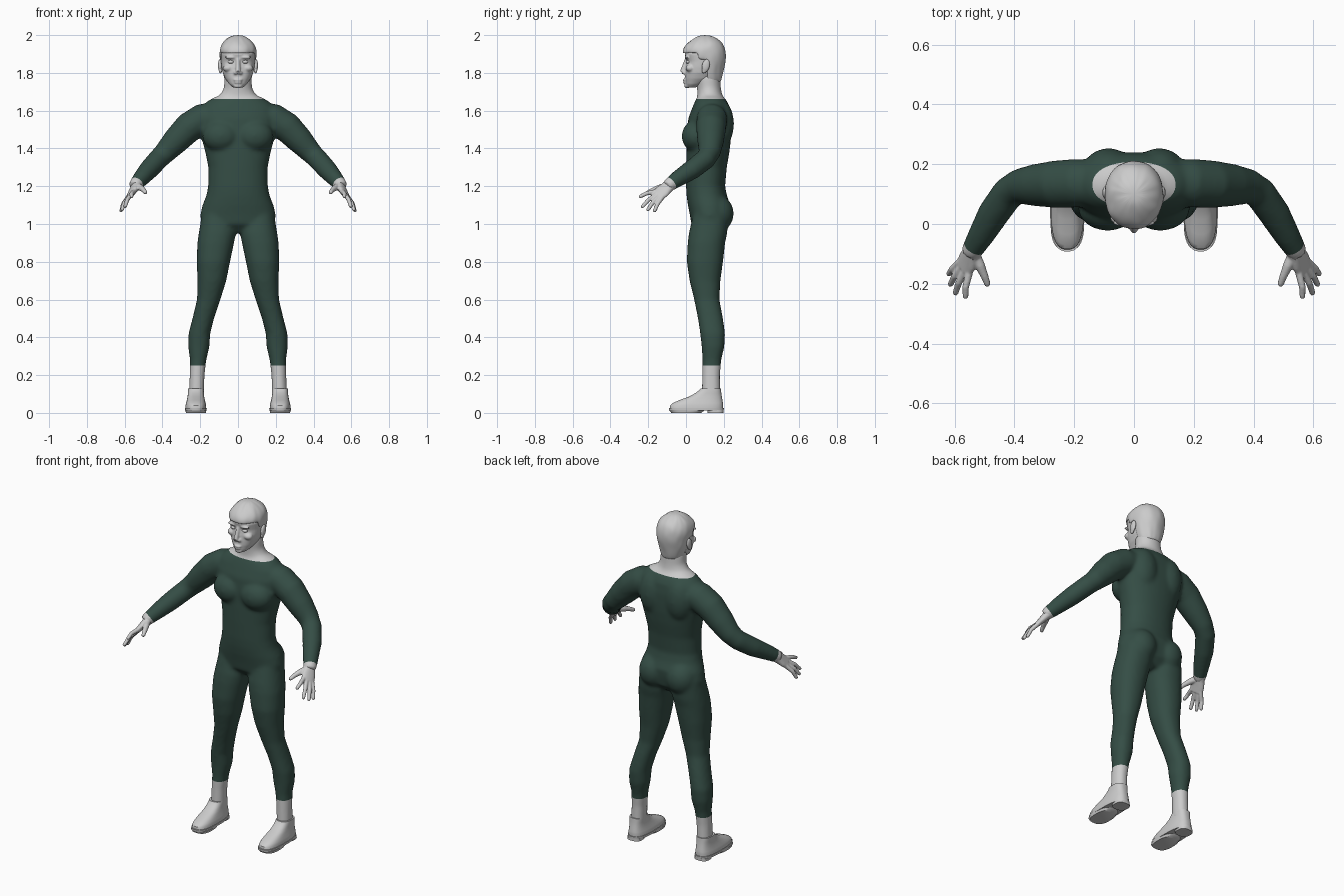
import bpy, bmesh, math, random
from mathutils import Vector, Matrix

if "Cube" in bpy.data.objects:
    bpy.data.objects.remove(bpy.data.objects["Cube"])

random.seed(4)
SIDES = (1, -1)


def loft(bm, rings, seg=32):
    """Skin a closed tube through rings of (centre, u axis, v axis, exponent)."""
    rows = []
    for c, u, v, n in rings:
        row = []
        for i in range(seg):
            a = 2 * math.pi * (i + 0.5) / seg
            ca, sa = math.cos(a), math.sin(a)
            row.append(bm.verts.new(c + u * math.copysign(abs(ca) ** (2 / n), ca)
                                    + v * math.copysign(abs(sa) ** (2 / n), sa)))
        rows.append(row)
    for a, b in zip(rows, rows[1:]):
        for i in range(seg):
            j = (i + 1) % seg
            bm.faces.new((a[i], a[j], b[j], b[i]))
    bm.faces.new(rows[0])
    bm.faces.new(rows[-1])


def stack(bm, rows, n=2.2):
    """Horizontal sections: (z, x min, x max, y front, y back)."""
    loft(bm, [(Vector(((a + b) / 2, (f + k) / 2, z)), Vector(((b - a) / 2, 0, 0)),
               Vector((0, (k - f) / 2, 0)), n) for z, a, b, f, k in rows])


def centred(rows):
    return [(z, -w, w, f, k) for z, w, f, k in rows]


def mirrored(rows, s):
    return [(z, min(s * a, s * b), max(s * a, s * b), f, k) for z, a, b, f, k in rows]


def tube(bm, pts, s=1, seg=20):
    """Round limb through (x, y, z, radius) points."""
    p = [Vector((s * x, y, z)) for x, y, z, r in pts]
    rings = []
    for i, q in enumerate(pts):
        t = p[min(i + 1, len(p) - 1)] - p[max(i - 1, 0)]
        m = t.to_track_quat('Z', 'Y').to_matrix()
        rings.append((p[i], m.col[0] * q[3], m.col[1] * q[3], 2))
    loft(bm, rings, seg)


def ball(bm, c, r):
    bmesh.ops.create_uvsphere(bm, u_segments=24, v_segments=14, radius=1,
                              matrix=Matrix.Translation(c) @ Matrix.Diagonal((*r, 1)))


def make(name, bm, voxel=0, smooth=0, sharp=None):
    bmesh.ops.recalc_face_normals(bm, faces=bm.faces[:])
    me = bpy.data.meshes.new(name)
    bm.to_mesh(me)
    bm.free()
    me.shade_smooth()
    if sharp:
        me.set_sharp_from_angle(angle=math.radians(sharp))
    ob = bpy.data.objects.new(name, me)
    bpy.context.collection.objects.link(ob)
    if voxel:
        m = ob.modifiers.new("blend", 'REMESH')
        m.mode, m.voxel_size, m.use_smooth_shade = 'VOXEL', voxel, True
        m = ob.modifiers.new("soften", 'SMOOTH')
        m.factor, m.iterations = 0.5, smooth
    return ob


# Whole body volume: torso, neck, limbs
bm = bmesh.new()
stack(bm, centred([(.955, .09, .07, .18), (1.0, .195, .028, .22), (1.05, .2, .02, .23),
                   (1.1, .188, .01, .235), (1.15, .168, .003, .217), (1.2, .158, 0, .207),
                   (1.3, .157, 0, .216), (1.38, .173, .002, .23), (1.45, .192, .005, .238),
                   (1.5, .205, .006, .24), (1.56, .21, .012, .24), (1.62, .195, .035, .232),
                   (1.655, .155, .05, .215), (1.675, .115, .065, .195)]))
stack(bm, centred([(1.6, .16, .055, .21), (1.66, .128, .058, .203), (1.69, .09, .06, .19),
                   (1.72, .075, .058, .185), (1.79, .072, .05, .18)]), 2)
leg = [(1.06, .02, .19, .04, .225), (.95, .011, .208, .015, .218), (.9, .021, .215, .009, .207),
       (.8, .042, .219, .004, .196), (.7, .062, .214, .019, .182), (.6, .093, .217, .043, .177),
       (.5, .127, .241, .063, .196), (.42, .147, .262, .075, .207), (.35, .151, .264, .083, .203),
       (.28, .168, .254, .087, .187), (.2, .177, .256, .086, .18), (.08, .18, .26, .083, .182)]
arm = [(.1, .135, 1.575, .075), (.19, .137, 1.555, .082), (.26, .133, 1.512, .08),
       (.33, .13, 1.44, .071), (.385, .125, 1.38, .059), (.42, .105, 1.345, .055),
       (.47, .035, 1.29, .053), (.51, -.035, 1.245, .045), (.54, -.085, 1.21, .037),
       (.55, -.102, 1.198, .033)]
for s in SIDES:
    stack(bm, mirrored(leg, s))
    tube(bm, arm, s)
    ball(bm, (s * .088, .055, 1.465), (.1, .078, .085))     # chest
    ball(bm, (s * .09, .16, 1.055), (.09, .093, .1))        # seat
    ball(bm, (s * .085, .18, 1.53), (.085, .074, .13))      # shoulder blade
body = make("body_helper", bm, .011, 6)

# Split the body into suit and bare skin along neckline, cuffs and hems
deps = bpy.context.evaluated_depsgraph_get()
baked = bpy.data.meshes.new_from_object(body.evaluated_get(deps))
bpy.data.objects.remove(body)
wrist, along = Vector((.533, -.078, 1.213)), Vector((.13, -.21, -.16))


def in_suit(c):
    cuff = Vector((abs(c.x), c.y, c.z)) - wrist
    return .25 < c.z < 1.662 and (abs(c.x) < .4 or cuff.dot(along) < 0)


def flip(v, s):
    return Vector((s * v.x, v.y, v.z))


green = bpy.data.materials.new("dark_green")
green.diffuse_color = (.035, .075, .06, 1)
green.use_nodes = True
green.node_tree.nodes["Principled BSDF"].inputs["Base Color"].default_value = green.diffuse_color
for name, keep in (("suit", True), ("neck_and_ankles", False)):
    bm = bmesh.new()
    bm.from_mesh(baked)
    up = Vector((0, 0, 1))
    for co, no in [(up * .25, up), (up * 1.662, up)] + [(flip(wrist, s), flip(along, s)) for s in SIDES]:
        bmesh.ops.bisect_plane(bm, geom=bm.verts[:] + bm.edges[:] + bm.faces[:],
                               plane_co=co, plane_no=no)
    drop = [f for f in bm.faces if in_suit(f.calc_center_median()) != keep]
    bmesh.ops.delete(bm, geom=drop, context='FACES')
    ob = make(name, bm)
    if keep:
        ob.data.materials.append(green)

# Head with face features
bm = bmesh.new()
stack(bm, centred([(1.722, .026, .008, .05), (1.74, .047, -.002, .09), (1.77, .068, -.006, .15),
                   (1.8, .081, -.005, .17), (1.83, .087, -.003, .185), (1.86, .09, .003, .19),
                   (1.9, .092, -.008, .193), (1.95, .078, .02, .178), (1.98, .045, .06, .14)]), 2.3)
tube(bm, [(0, .004, 1.875, .01), (0, -.008, 1.84, .011), (0, -.02, 1.805, .013), (0, -.016, 1.795, .011)])
ball(bm, (0, -.007, 1.762), (.024, .011, .006))    # lips
ball(bm, (0, -.005, 1.749), (.02, .011, .007))
ball(bm, (0, .005, 1.732), (.024, .014, .014))     # chin
for s in SIDES:
    ball(bm, (s * .013, -.008, 1.8), (.01, .012, .009))    # nostril
    ball(bm, (s * .04, .004, 1.882), (.032, .012, .008))   # brow
    ball(bm, (s * .052, .022, 1.825), (.028, .024, .02))   # cheek
make("head", bm, .005, 4)

# Eyes and ears
for s, side in zip(SIDES, ("left", "right")):
    bm = bmesh.new()
    ball(bm, (s * .037, .013, 1.858), (.017, .014, .01))
    make(side + "_eye", bm)
    bm = bmesh.new()
    tilt = Matrix.Rotation(math.radians(-12), 3, 'X')
    ball(bm, (0, 0, 0), (.011, .021, .036))
    ball(bm, (-s * .002, -.004, -.03), (.008, .012, .013))
    bmesh.ops.rotate(bm, verts=bm.verts[:], matrix=tilt)
    bmesh.ops.translate(bm, verts=bm.verts[:], vec=(s * .095, .105, 1.838))
    make(side + "_ear", bm, .004, 2)

# Short hair cap with a straight fringe
bm = bmesh.new()
stack(bm, centred([(1.75, .068, .03, .186), (1.79, .08, .01, .194), (1.83, .091, -.003, .203),
                   (1.87, .097, -.01, .21), (1.905, .1, -.019, .212), (1.935, .095, -.013, .205),
                   (1.962, .08, .012, .19), (1.985, .055, .042, .16), (2.0, .025, .075, .125)]), 2.15)
drop = []
for f in bm.faces:
    c = f.calc_center_median()
    if (c.z < 1.905 and c.y < .055) or (c.z < 1.87 and c.y < .115) or c.z < 1.755:
        drop.append(f)
bmesh.ops.delete(bm, geom=drop, context='FACES')
for v in bm.verts:
    if v.co.z < 1.99:
        v.co += Vector([random.uniform(-.0025, .0025) for _ in range(3)])
hair = make("hair", bm)
m = hair.modifiers.new("thickness", 'SOLIDIFY')
m.thickness, m.offset = .012, -1
m = hair.modifiers.new("round", 'SUBSURF')
m.levels = m.render_levels = 2

# Hands: palm, four fingers, thumb
root, knuckle = Vector((.533, -.076, 1.215)), Vector((.566, -.143, 1.157))
across = Vector((.61, .41, -.68)).normalized()
thick = (knuckle - root).cross(across).normalized()
across = thick.cross(knuckle - root).normalized()
tips = [(-.031, (.565, -.249, 1.143)), (-.01, (.6, -.236, 1.088)),
        (.011, (.617, -.206, 1.071)), (.03, (.622, -.17, 1.064))]
for s, side in zip(SIDES, ("left", "right")):
    bm = bmesh.new()
    loft(bm, [(flip(root.lerp(knuckle, t), s), flip(across, s) * w, flip(thick, s) * d, 2.3)
              for t, w, d in ((0, .033, .028), (.35, .035, .022), (.7, .041, .018), (1.1, .04, .014))], 24)
    for off, tip in tips:
        base, end = knuckle + across * off, Vector(tip)
        mid = base.lerp(end, .5) + Vector((.006, -.004, .004))
        pts = [(base.lerp(knuckle, .1), .013), (mid, .0115), (base.lerp(end, .92), .01), (end, .007)]
        tube(bm, [(*p, r) for p, r in pts], s, 12)
    tube(bm, [(.535, -.1, 1.2, .02), (.515, -.14, 1.192, .017), (.5, -.175, 1.18, .013),
              (.491, -.2, 1.168, .011), (.489, -.208, 1.165, .008)], s, 12)
    make(side + "_hand", bm, .004, 4)

# Shoes: upper, sole, heel
upper = [(.02, .168, .278, -.086, .196), (.04, .168, .278, -.084, .197), (.052, .171, .275, -.07, .196),
         (.068, .175, .271, -.035, .193), (.086, .179, .267, .015, .19), (.105, .181, .265, .05, .187),
         (.12, .181, .265, .07, .186), (.13, .182, .264, .077, .185)]
welt = [(.012, .166, .28, -.09, .2), (.026, .165, .281, -.092, .201)]
sole = [(0, .17, .276, -.078, .08), (.014, .167, .279, -.089, .1)]
heel = [(0, .18, .268, .115, .2), (.014, .18, .268, .112, .2)]
for s, side in zip(SIDES, ("left", "right")):
    bm = bmesh.new()
    for rows in (upper, welt, sole, heel):
        stack(bm, mirrored(rows, s), 2.7)
    make(side + "_shoe", bm, sharp=40)
